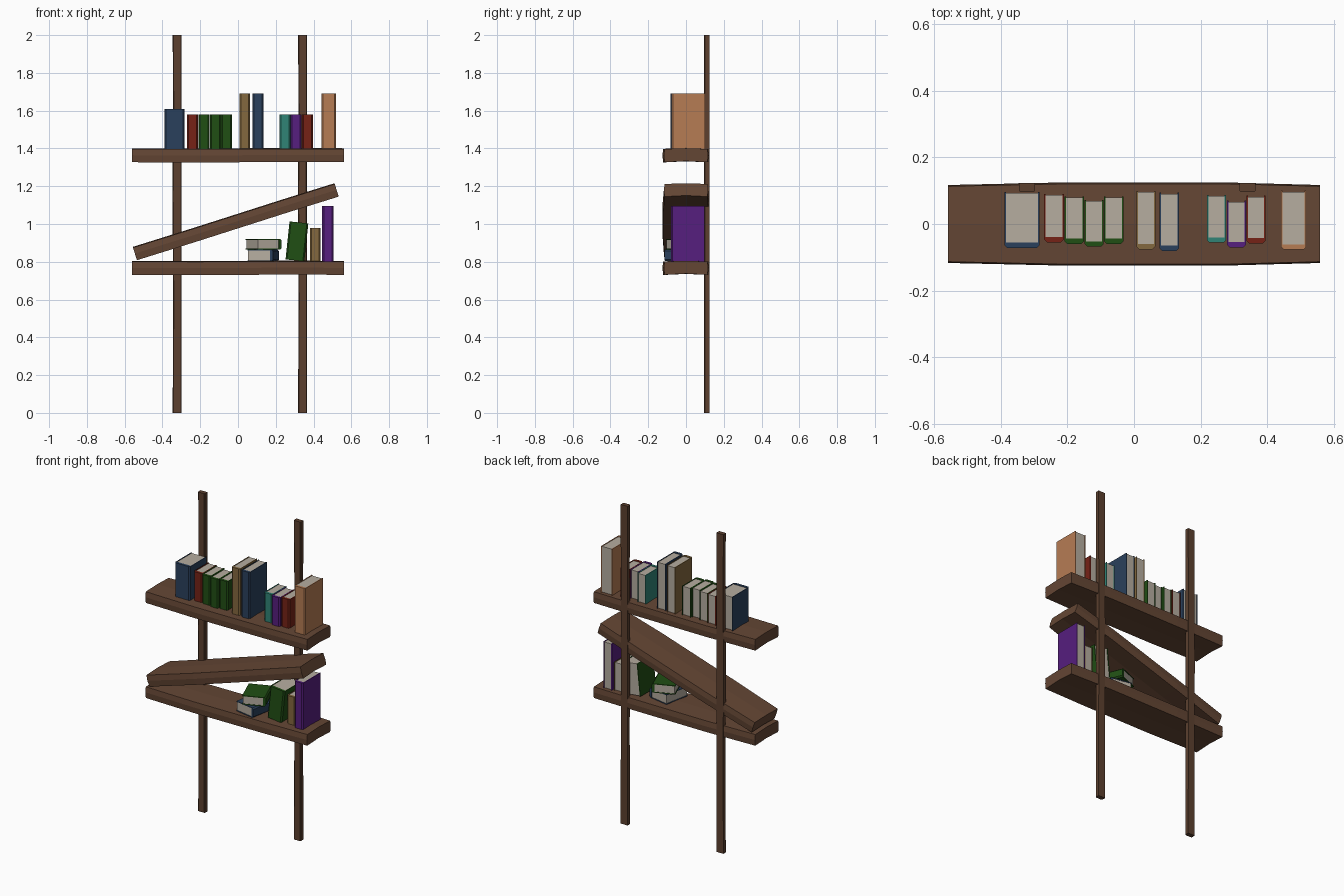
import bpy, bmesh
from math import radians
from mathutils import Matrix, Vector

if "Cube" in bpy.data.objects:
    bpy.data.objects.remove(bpy.data.objects["Cube"])


def material(name, r, g, b):
    m = bpy.data.materials.new(name)
    m.diffuse_color = [(c / 255 / 12.92 if c < 11 else ((c / 255 + .055) / 1.055) ** 2.4)
                       for c in (r, g, b)] + [1]
    m.use_nodes = True
    m.node_tree.nodes["Principled BSDF"].inputs["Base Color"].default_value = m.diffuse_color
    return m


WOOD = material("wood", 100, 70, 52)
POST = material("post_wood", 92, 64, 47)
PAGE = material("paper", 182, 173, 160)
COVER = {n: material(n + "_cover", *c) for n, c in {
    "blue": (42, 64, 92), "red": (118, 34, 22), "green": (32, 78, 20),
    "tan": (132, 104, 62), "teal": (48, 132, 118), "purple": (86, 30, 126),
    "orange": (182, 124, 84)}.items()}


def make(name, bm, mat, matrix=Matrix()):
    bmesh.ops.recalc_face_normals(bm, faces=bm.faces)
    me = bpy.data.meshes.new(name)
    bm.to_mesh(me)
    bm.free()
    me.materials.append(mat)
    ob = bpy.data.objects.new(name, me)
    ob.matrix_world = matrix
    bpy.context.collection.objects.link(ob)
    return ob


def loft(rings):
    """Join equal-sized rings of points into a capped solid."""
    bm = bmesh.new()
    vs = [[bm.verts.new(p) for p in r] for r in rings]
    n = len(vs[0])
    for a, b in zip(vs, vs[1:]):
        for i in range(n):
            j = (i + 1) % n
            bm.faces.new((a[i], a[j], b[j], b[i]))
    bm.faces.new(vs[0])
    bm.faces.new(vs[-1])
    return bm


# Hand-hewn plank, slightly cupped across and wider in the middle
def plank(name, x, z, tilt=0):
    prof = [(-.115, -.037), (-.119, 0), (-.115, .033), (0, .037),
            (.115, .033), (.119, 0), (.115, -.037), (0, -.031)]
    rings = [[(px, y * s, zz + dz) for y, zz in prof]
             for px, s, dz in ((-.56, .985, 0), (-.22, 1.05, -.001),
                               (.28, 1.05, .001), (.56, .985, 0))]
    make(name, loft(rings), WOOD,
         Matrix.Translation((x, 0, z)) @ Matrix.Rotation(radians(-tilt), 4, 'Y'))


plank("top_shelf", 0, 1.364)
plank("fallen_shelf", -.012, 1.012, 17.5)
plank("bottom_shelf", 0, .768)

# Uneven back posts
for name, x in (("left_post", -.322), ("right_post", .342)):
    rings = []
    for z, dx, w in ((0, 0, .024), (.6, .001, .0225), (1.15, -.001, .024),
                     (1.6, .001, .0225), (2, 0, .024)):
        rings.append([(x + dx - w, .124, z), (x + dx - w, .1, z), (x + dx - w + .004, .096, z),
                      (x + dx + w - .004, .096, z), (x + dx + w, .1, z), (x + dx + w, .124, z)])
    make(name, loft(rings), POST)


# Book: U-shaped cover with chamfered spine (towards -y) and a page block
def book(name, w, d, h, color, matrix):
    x, y, t = w / 2, d / 2, .0045
    c = .008
    outline = [(-x, y), (-x, -y + c), (-x + c, -y), (x - c, -y), (x, -y + c), (x, y),
               (x - t, y), (x - t, -y + 2 * c), (-x + t, -y + 2 * c), (-x + t, y)]
    make(name + "_cover", loft([[(a, b, k) for a, b in outline] for k in (-h / 2, h / 2)]),
         COVER[color], matrix)
    bm = bmesh.new()
    bmesh.ops.create_cube(bm, size=1)
    bmesh.ops.scale(bm, vec=Vector((w - 2 * t, d - 2 * c - .001, h - .006)), verts=bm.verts)
    bmesh.ops.translate(bm, vec=Vector((0, c - .003, 0)), verts=bm.verts)
    make(name + "_pages", bm, PAGE, matrix)


# Standing books: shelf height, x range, y range, top, colour
standing = [
    (1.398, -.39, -.284, -.072, .096, 1.61, "blue"),
    (1.398, -.27, -.211, -.055, .09, 1.58, "red"),
    (1.398, -.209, -.151, -.06, .083, 1.58, "green"),
    (1.398, -.149, -.091, -.068, .072, 1.58, "green"),
    (1.398, -.09, -.031, -.06, .083, 1.58, "green"),
    (1.398, .007, .064, -.076, .099, 1.69, "tan"),
    (1.398, .077, .136, -.081, .094, 1.69, "blue"),
    (1.398, .219, .277, -.056, .087, 1.58, "teal"),
    (1.398, .279, .337, -.07, .07, 1.58, "purple"),
    (1.398, .338, .396, -.058, .085, 1.58, "red"),
    (1.398, .442, .518, -.077, .1, 1.69, "orange"),
    (.802, .38, .437, -.06, .088, .98, "tan"),
    (.802, .446, .505, -.08, .098, 1.094, "purple"),
]
for i, (z0, x0, x1, y0, y1, z1, col) in enumerate(standing):
    book(f"book_{i + 1}", x1 - x0, y1 - y0, z1 - z0, col,
         Matrix.Translation(((x0 + x1) / 2, (y0 + y1) / 2, (z0 + z1) / 2)))

# Leaning book
book("leaning_book", .1, .165, .202, "green",
     Matrix.Translation((.312, .01, .908)) @ Matrix.Rotation(radians(6), 4, 'Y'))

# Stacked books lying flat, spine towards +x
lay = Matrix(((0, -1, 0, 0), (0, 0, -1, 0), (1, 0, 0, 0), (0, 0, 0, 1)))
for name, x, y, z, turn, w, col in (("lower_stacked_book", .133, -.018, .834, -11, .062, "blue"),
                                    ("upper_stacked_book", .136, -.003, .893, 22, .056, "green")):
    book(name, w, .138, .167, col,
         Matrix.Translation((x, y, z)) @ Matrix.Rotation(radians(turn), 4, 'Z') @ lay)
